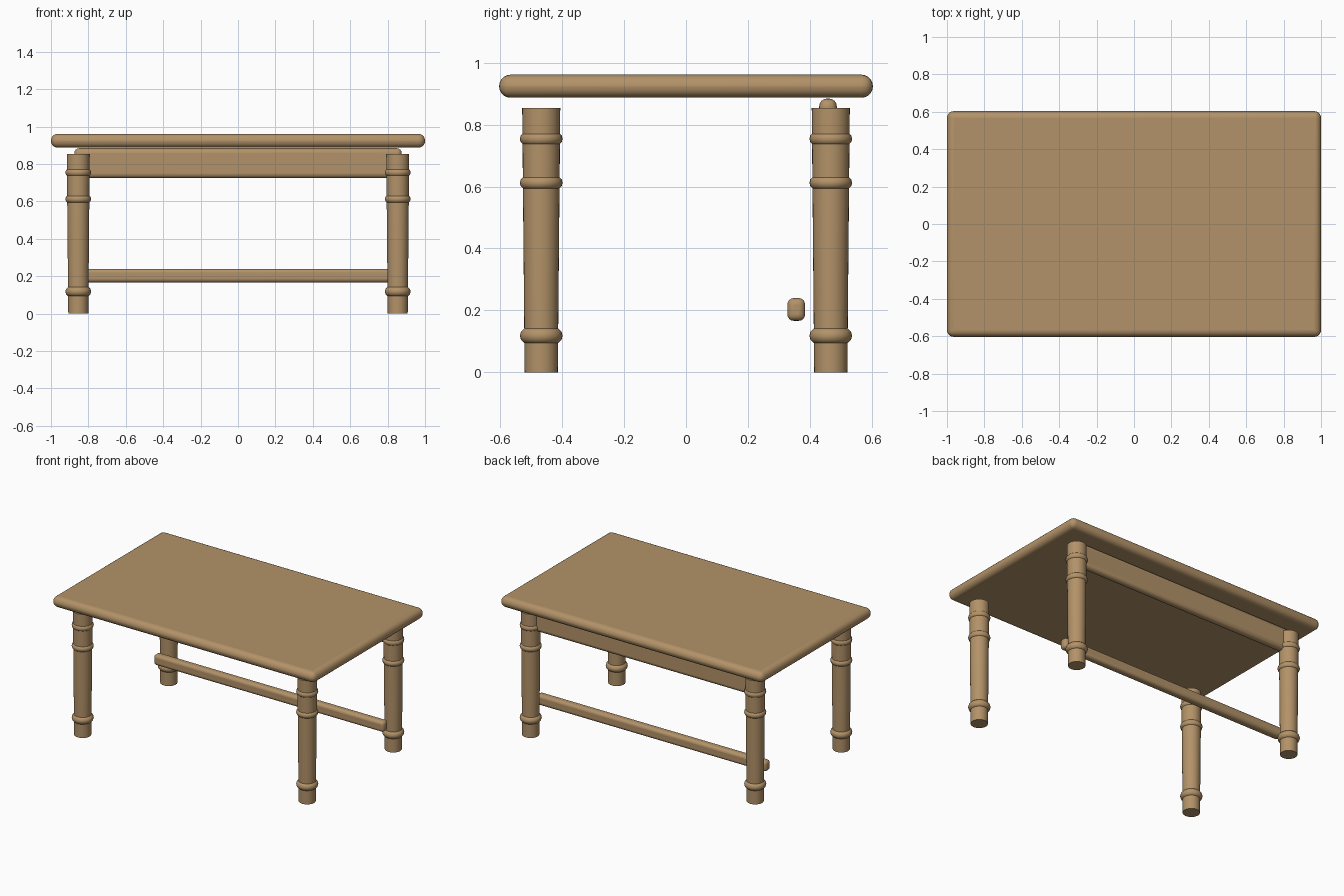
import bpy, math

if "Cube" in bpy.data.objects:
    bpy.data.objects.remove(bpy.data.objects["Cube"])

wood = bpy.data.materials.new("wood")
wood.diffuse_color = (0.45, 0.29, 0.14, 1)
wood.use_nodes = True
wood.node_tree.nodes["Principled BSDF"].inputs["Base Color"].default_value = wood.diffuse_color


def finish(obj, name):
    obj.name = name
    obj.data.materials.append(wood)
    bpy.ops.object.shade_smooth_by_angle(angle=math.radians(35))
    return obj


def rounded_bar(name, center, size, radius, segments=4):
    bpy.ops.mesh.primitive_cube_add(size=1, location=center)
    bar = bpy.context.object
    bar.scale = size
    bpy.ops.object.transform_apply(location=False, rotation=False, scale=True)
    finish(bar, name)
    bevel = bar.modifiers.new("rounded_edges", "BEVEL")
    bevel.width = radius
    bevel.segments = segments
    bevel.limit_method = 'NONE'
    return bar


# Table top, rear apron and low stretcher
rounded_bar("table_top", (0, 0, 0.924), (2.0, 1.207, 0.074), 0.036, 5)
rounded_bar("back_apron", (0, 0.4585, 0.804), (1.75, 0.057, 0.16), 0.025)
rounded_bar("back_stretcher", (0, 0.356, 0.203), (1.75, 0.057, 0.073), 0.02)

# Tapered legs with turned rings: (height, half thickness)
RINGS = {"upper": (0.754, 0.022), "middle": (0.612, 0.022), "foot": (0.118, 0.027)}
for side, x in (("left", -0.854), ("right", 0.854)):
    for end, y in (("front", -0.4675), ("back", 0.4675)):
        name = f"{end}_{side}_leg"
        bpy.ops.mesh.primitive_cone_add(vertices=32, radius1=0.0535, radius2=0.0615,
                                        depth=0.854, location=(x, y, 0.427))
        leg = finish(bpy.context.object, name)
        for ring, (z, half) in RINGS.items():
            bpy.ops.mesh.primitive_torus_add(major_segments=32, minor_segments=12,
                                             major_radius=0.069 - half, minor_radius=half,
                                             location=(x, y, z))
            finish(bpy.context.object, f"{name}_{ring}_ring")
